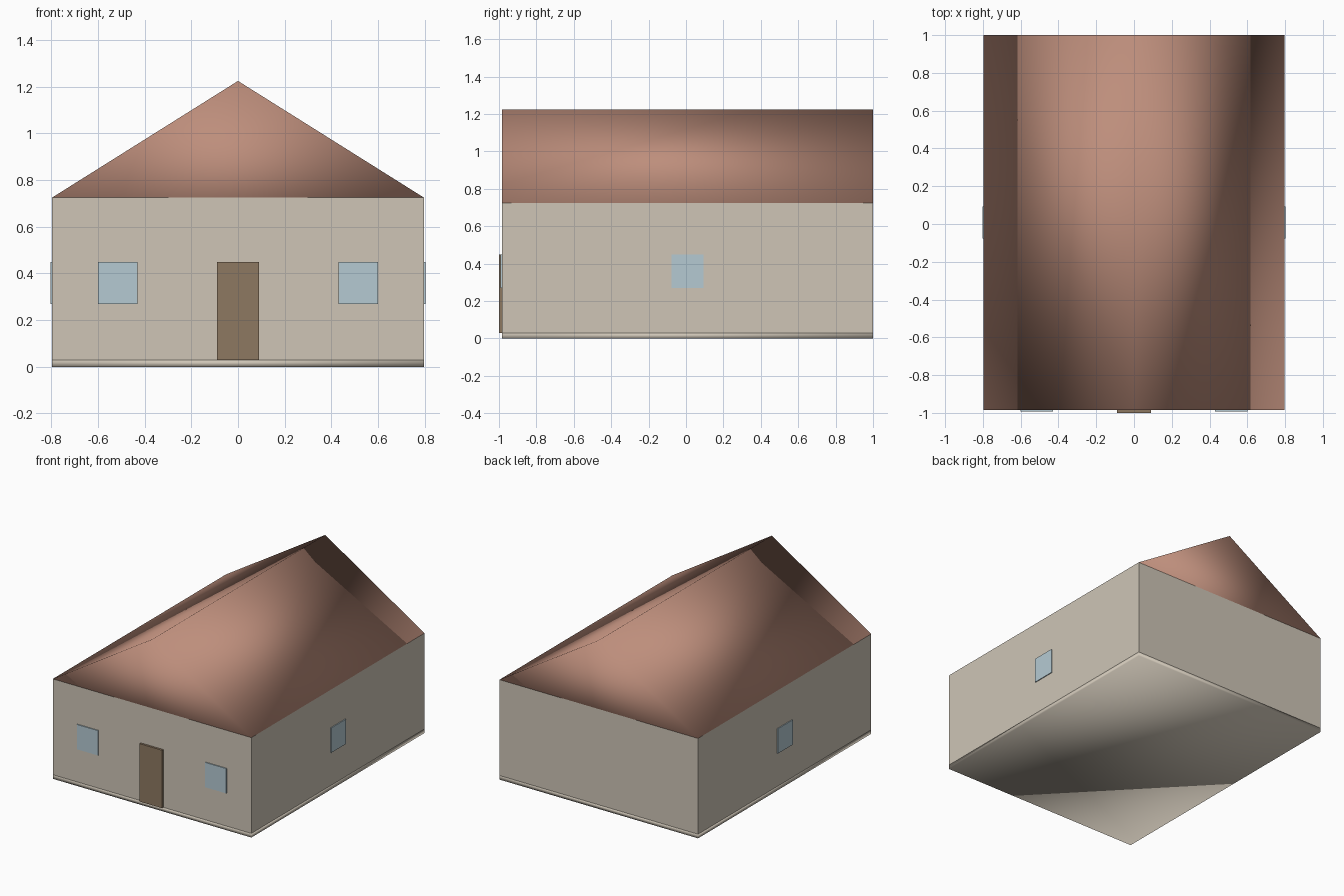
import bpy, bmesh

if "Cube" in bpy.data.objects:
    bpy.data.objects.remove(bpy.data.objects["Cube"])

W = 0.797                  # half width
Y0, Y1 = -0.985, 1.0       # front and back wall
YC = (Y0 + Y1) / 2
EAVES, RIDGE, BASE = 0.725, 1.225, 0.03


def material(name, rgb):
    m = bpy.data.materials.new(name)
    m.diffuse_color = (*rgb, 1)
    m.use_nodes = True
    m.node_tree.nodes["Principled BSDF"].inputs["Base Color"].default_value = m.diffuse_color
    return m


wall_mat = material("plaster", (0.62, 0.56, 0.47))
roof_mat = material("roof_tile", (0.51, 0.27, 0.20))
glass_mat = material("glass", (0.46, 0.59, 0.65))
door_mat = material("wood", (0.27, 0.19, 0.12))


def prism(name, profile, y0, y1, mat, smooth=False):
    """Extrude an (x, z) profile from y0 to y1."""
    bm = bmesh.new()
    face = bm.faces.new([bm.verts.new((x, y0, z)) for x, z in profile])
    ext = bmesh.ops.extrude_face_region(bm, geom=[face])
    verts = [g for g in ext["geom"] if isinstance(g, bmesh.types.BMVert)]
    bmesh.ops.translate(bm, verts=verts, vec=(0, y1 - y0, 0))
    bmesh.ops.recalc_face_normals(bm, faces=bm.faces)
    for f in bm.faces:
        f.smooth = smooth
    me = bpy.data.meshes.new(name)
    bm.to_mesh(me)
    bm.free()
    me.materials.append(mat)
    ob = bpy.data.objects.new(name, me)
    bpy.context.collection.objects.link(ob)
    return ob


def box(name, x0, x1, y0, y1, z0, z1, mat, smooth=False):
    return prism(name, [(x0, z0), (x1, z0), (x1, z1), (x0, z1)], y0, y1, mat, smooth)


# Floor slab, walls and softly shaded gable roof
box("floor_slab", -W, W, Y0, Y1, 0, BASE, wall_mat, smooth=True)
box("walls", -W, W, Y0, Y1, BASE, EAVES, wall_mat)
prism("roof", [(-W, EAVES), (W, EAVES), (0, RIDGE)], Y0, Y1, roof_mat, smooth=True)

# Front door
box("door", -0.09, 0.09, -1.0, Y0 + 0.01, BASE, 0.45, door_mat)

# One front and one side window on each half
for s, side in ((-1, "left"), (1, "right")):
    xa, xb = sorted((s * 0.43, s * 0.60))
    box(f"front_window_{side}", xa, xb, -0.992, Y0 + 0.01, 0.27, 0.45, glass_mat)
    xa, xb = sorted((s * (W - 0.01), s * (W + 0.006)))
    box(f"side_window_{side}", xa, xb, YC - 0.085, YC + 0.085, 0.27, 0.45, glass_mat)
